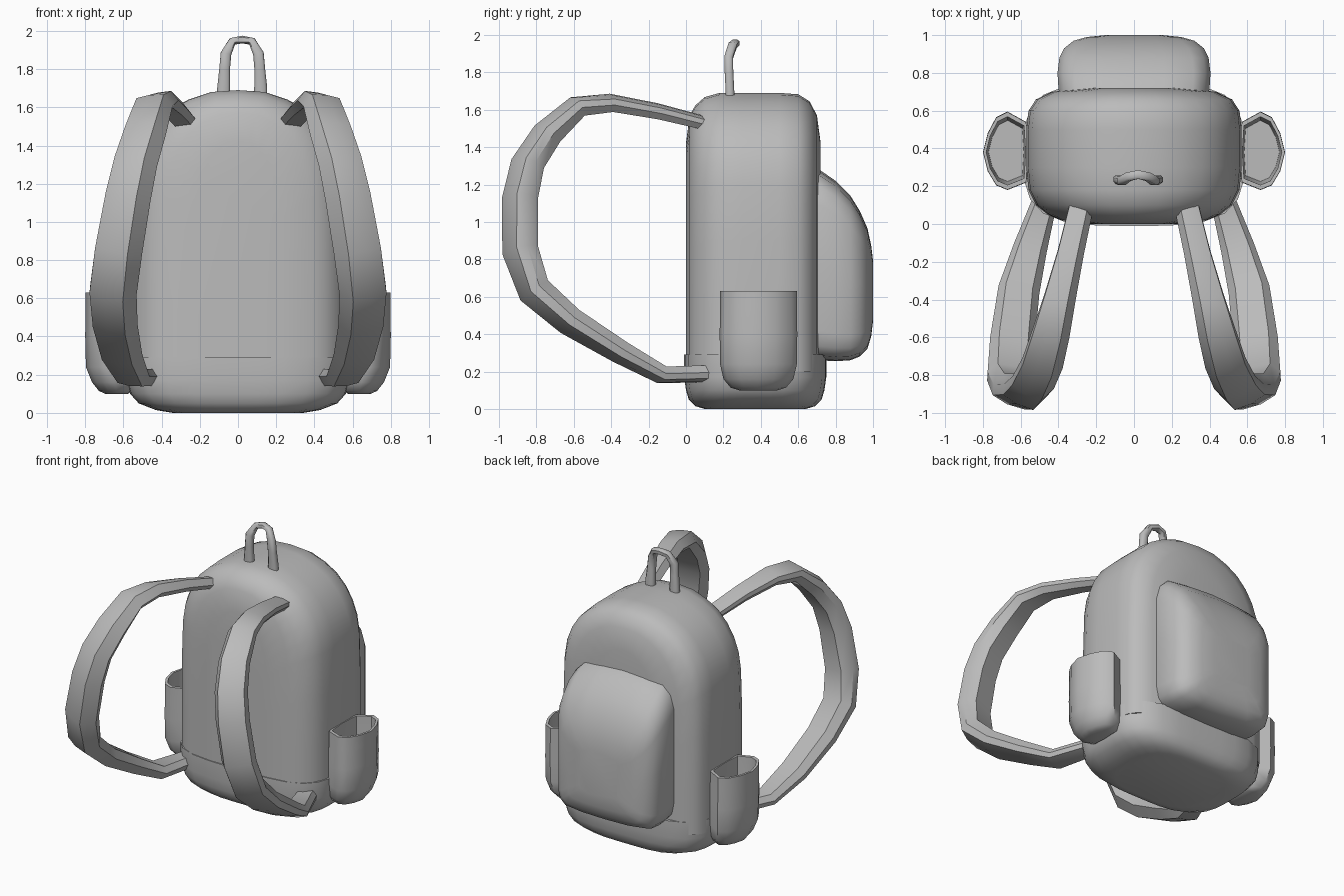
import bpy, bmesh, math
from mathutils import Vector

if "Cube" in bpy.data.objects:
    bpy.data.objects.remove(bpy.data.objects["Cube"])

grey = bpy.data.materials.new("grey_fabric")
grey.diffuse_color = (0.5, 0.5, 0.5, 1)
grey.use_nodes = True
grey.node_tree.nodes["Principled BSDF"].inputs["Base Color"].default_value = grey.diffuse_color


def loft(name, rings, mirror=False, angle=50):
    """Skin a list of equal-length closed rings and cap both ends."""
    bm = bmesh.new()
    vs = [[bm.verts.new(p) for p in r] for r in rings]
    n = len(rings[0])
    for a, b in zip(vs, vs[1:]):
        for i in range(n):
            j = (i + 1) % n
            bm.faces.new((a[i], a[j], b[j], b[i]))
    bm.faces.new(vs[0][::-1])
    bm.faces.new(vs[-1])
    bmesh.ops.recalc_face_normals(bm, faces=bm.faces)
    me = bpy.data.meshes.new(name)
    bm.to_mesh(me)
    bm.free()
    me.materials.append(grey)
    ob = bpy.data.objects.new(name, me)
    bpy.context.collection.objects.link(ob)
    bpy.ops.object.select_all(action='DESELECT')
    ob.select_set(True)
    bpy.context.view_layer.objects.active = ob
    bpy.ops.object.shade_smooth_by_angle(angle=math.radians(angle))
    if mirror:
        ob.modifiers.new("mirror", 'MIRROR')
    return ob


def superellipse(cx, cy, rx, ry, z, power=4.0, n=32):
    pts = []
    for i in range(n):
        a = 2 * math.pi * i / n
        c, s = math.cos(a), math.sin(a)
        r = (abs(c) ** power + abs(s) ** power) ** (-1 / power)
        pts.append((cx + rx * r * c, cy + ry * r * s, z))
    return pts


def sweep(path, section):
    """Rings of a section along (x, y, z, width, thickness, tilt) stations."""
    rings = []
    for i, (x, y, z, w, t, tilt) in enumerate(path):
        a = Vector(path[max(i - 1, 0)][:3])
        b = Vector(path[min(i + 1, len(path) - 1)][:3])
        T = (b - a).normalized()
        U = Vector((1, 0, 0))
        U = (U - T * U.dot(T)).normalized()
        N = T.cross(U)
        k = math.radians(tilt)
        U, N = U * math.cos(k) - N * math.sin(k), N * math.cos(k) + U * math.sin(k)
        rings.append([Vector((x, y, z)) + U * (u * w) + N * (v * t) for u, v in section])
    return rings


# Main bag: arched outline, inset towards the front and back for soft edges
half = [(.57, .2), (.57, .55), (.57, .9), (.56, 1.2), (.54, 1.32), (.50, 1.42),
        (.44, 1.51), (.36, 1.585), (.26, 1.64), (.14, 1.68)]
arch = half + [(0, 1.69)] + [(-x, z) for x, z in reversed(half)]
stations = [(0, .40, .82), (.02, .68, .92), (.05, .80, .955), (.10, .91, .985),
            (.18, .98, 1), (.30, 1, 1), (.50, 1, 1), (.60, .98, .995),
            (.66, .91, .97), (.70, .76, .92), (.72, .45, .82)]
loft("bag_body", [[(x * sx, y, .2 + (z - .2) * sz) for x, z in arch]
                  for y, sx, sz in stations])

# Rounded base panel
base = [(0, .34, .27), (.015, .43, .32), (.05, .52, .355), (.10, .565, .37),
        (.17, .583, .38), (.29, .583, .38)]
loft("bag_base", [superellipse(0, .37, rx, ry, z, 3.6) for z, rx, ry in base])

# Back pocket: rounded panel that shrinks and slopes outwards
panel = [(1, .15), (1, .5), (1, .82), (.93, .92), (.78, .98), (.4, 1), (0, 1.01)]
panel += [(-x, z) for x, z in reversed(panel[:-1])]
low = [(-.96, .07), (-.85, .02), (-.5, 0), (0, -.005), (.5, 0), (.85, .02), (.96, .07)]
panel += low
pocket = [(.66, .39, .28, 1.28), (.72, .40, .265, 1.265), (.80, .405, .26, 1.21),
          (.88, .395, .265, 1.13), (.93, .37, .285, 1.05), (.97, .32, .325, .96),
          (.99, .25, .39, .87), (1.0, .15, .47, .79)]
loft("back_pocket", [[(x * w, y, z0 + (z1 - z0) * t) for x, t in panel]
                     for y, w, z0, z1 in pocket])

# Side pockets: open pouches, outside up and inside down
outline = [(.80, .38), (.775, .48), (.73, .565), (.67, .595), (.57, .54),
           (.56, .38), (.57, .22), (.67, .18), (.73, .205), (.775, .28)]
levels = [(.10, .50), (.115, .72), (.16, .90), (.24, .99), (.40, 1.0), (.55, .99),
          (.63, .99), (.63, .87), (.45, .85), (.25, .78)]
loft("side_pocket", [[(.665 + (x - .665) * s - max(0, .25 - z) * .25, .385 + (y - .385) * s, z)
                      for x, y in outline] for z, s in levels], mirror=True)

# Shoulder straps: flat padded loops, mirrored
strap_path = [
    (.28, .09, 1.53, .13, .07, 5), (.335, -.15, 1.59, .14, .08, 5),
    (.395, -.40, 1.635, .17, .09, 6), (.44, -.58, 1.615, .20, .11, 8),
    (.485, -.74, 1.47, .22, .14, 12), (.535, -.845, 1.31, .23, .15, 16),
    (.575, -.885, 1.13, .24, .16, 18), (.625, -.885, .85, .25, .16, 18),
    (.655, -.81, .635, .25, .15, 16), (.645, -.62, .47, .24, .13, 14),
    (.61, -.35, .305, .22, .11, 10), (.55, -.13, .185, .18, .09, 6),
    (.47, .13, .19, .13, .09, 5)]
strap_section = [(-.5, -.1), (-.3, .5), (.1, .5), (.45, .35), (.5, 0),
                 (.35, -.45), (-.3, -.5)]
loft("shoulder_strap", sweep(strap_path, strap_section), mirror=True, angle=40)

# Carry handle: narrow ribbon loop on top
leg = [(.097, .235, 1.62), (.097, .235, 1.70), (.092, .23, 1.80),
       (.085, .228, 1.88), (.052, .25, 1.945)]
mid = leg + [(0, .262, 1.955)] + [(-x, y, z) for x, y, z in reversed(leg)]
rings = []
for i, p in enumerate(mid):
    T = (Vector(mid[min(i + 1, 10)]) - Vector(mid[max(i - 1, 0)])).normalized()
    D = Vector((0, 1, 0))
    D = (D - T * D.dot(T)).normalized()
    N = T.cross(D)
    w = .034 if p[2] < 1.75 else .028 if p[2] < 1.9 else .02
    c = Vector(p) + Vector((.022, 0, 0))
    rings.append([c + N * (w * a) + D * (.023 * b) for a, b in
                  [(-1, -.5), (-.6, -1), (.6, -1), (1, -.5), (1, .5), (.6, 1), (-.6, 1), (-1, .5)]])
loft("carry_handle", rings)
